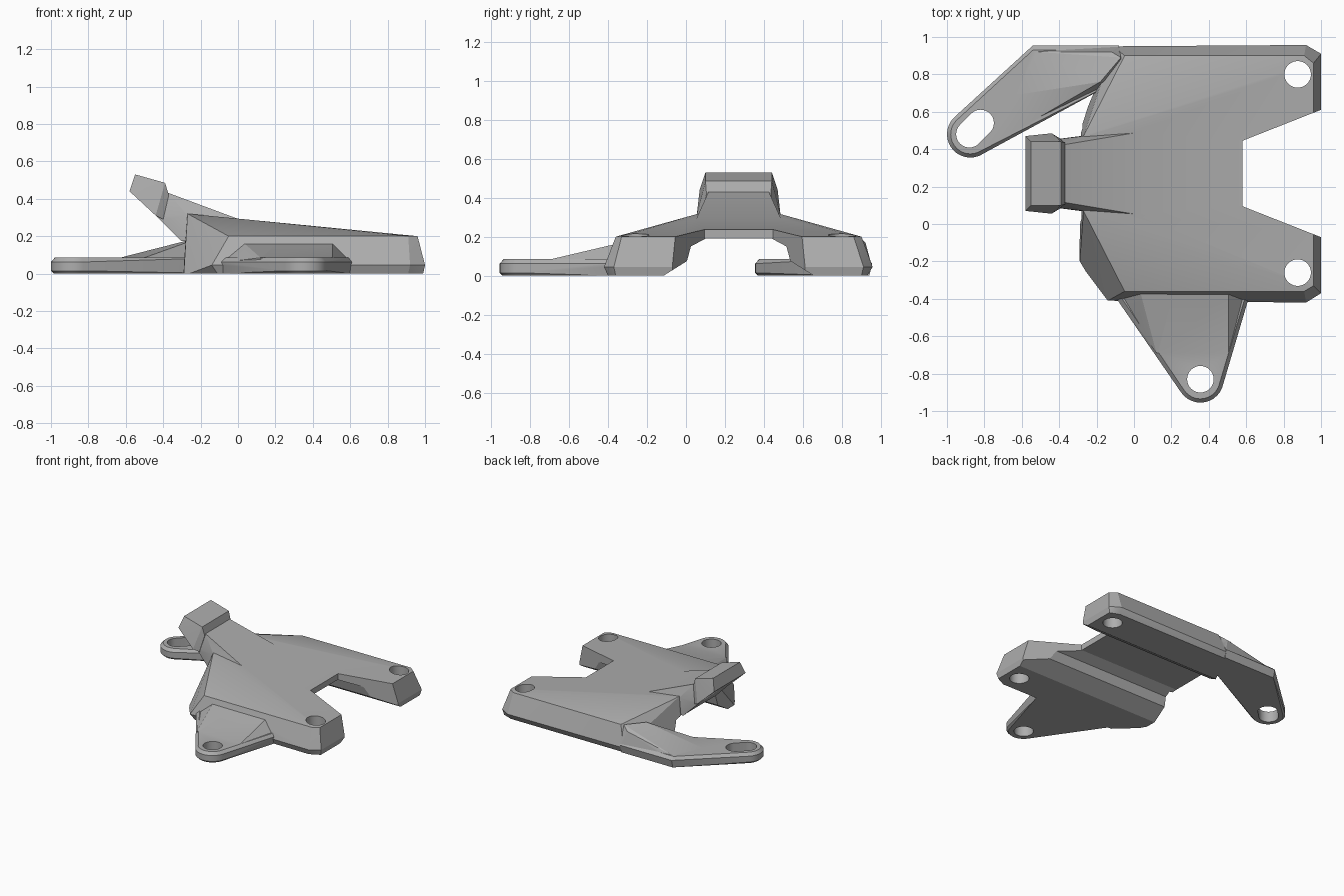
import bpy, bmesh, math
from mathutils import Vector

cube = bpy.data.objects.get("Cube")
if cube:
    bpy.data.objects.remove(cube, do_unlink=True)

grey = bpy.data.materials.new("plain_grey")
grey.use_nodes = True
COLOUR = (0.42, 0.42, 0.42, 1)
grey.diffuse_color = COLOUR
grey.node_tree.nodes["Principled BSDF"].inputs["Base Color"].default_value = COLOUR


def hull(name, points):
    """Convex solid around a handful of points."""
    bm = bmesh.new()
    for p in points:
        bm.verts.new(p)
    res = bmesh.ops.convex_hull(bm, input=bm.verts)
    junk = {g for g in res["geom_interior"] + res["geom_unused"]
            if isinstance(g, bmesh.types.BMVert)}
    bmesh.ops.delete(bm, geom=list(junk), context="VERTS")
    bmesh.ops.dissolve_limit(bm, angle_limit=0.01, verts=bm.verts, edges=bm.edges)
    bmesh.ops.recalc_face_normals(bm, faces=bm.faces)
    mesh = bpy.data.meshes.new(name)
    bm.to_mesh(mesh)
    bm.free()
    mesh.materials.append(grey)
    ob = bpy.data.objects.new(name, mesh)
    bpy.context.collection.objects.link(ob)
    return ob


def ring(x, y, r, z, n=32):
    return [(x + r * math.cos(2 * math.pi * i / n),
             y + r * math.sin(2 * math.pi * i / n), z) for i in range(n)]


def ear_rim(x, y):
    """Rounded tip with chamfered upper and lower rims."""
    return (ring(x, y, .11, 0) + ring(x, y, .125, .015)
            + ring(x, y, .125, .062) + ring(x, y, .105, .085))


def at(z, *xy):
    return [(x, y, z) for x, y in xy]


def both(x, half, z, mid=.27):
    return [(x, mid - half, z), (x, mid + half, z)]


def combine(target, other, operation):
    mod = target.modifiers.new(operation, "BOOLEAN")
    mod.operation, mod.object, mod.solver = operation, other, "EXACT"
    bpy.context.view_layer.objects.active = target
    bpy.ops.object.modifier_apply(modifier=mod.name)
    bpy.data.objects.remove(other, do_unlink=True)


# Main shell with a sloping roof
body = hull("bracket_body",
    at(0, (-.11, -.39), (.91, -.4), (.99, -.36), (.99, .9), (.91, .93),
       (-.1, .93), (-.3, .5), (-.29, -.2), (-.26, -.25))
    + at(.045, (-.14, -.41), (.92, -.42), (1, -.37), (1, .91), (.92, .957), (-.11, .95))
    + at(.2, (-.05, -.36), (.91, -.36), (.96, -.33), (.96, .86), (.91, .9), (-.05, .9))
    + both(-.27, .2, .32) + both(0, .22, .295) + both(.68, .2, .2))

# Raised neck and its angled end block
neck = hull("neck", both(.02, .22, .285) + both(-.27, .2, .31) + both(-.37, .155, .43)
            + both(-.44, .18, .31) + both(-.29, .2, .16) + both(-.2, .2, .16))
clip = hull("end_block", both(-.55, .17, .53) + both(-.39, .17, .485)
            + both(-.58, .2, .44) + both(-.44, .215, .31) + both(-.37, .165, .42)
            + both(-.4, .19, .29))
combine(body, neck, "UNION")
combine(body, clip, "UNION")

# Tunnel underneath, and the flared notch between the two legs
tunnel = hull("tunnel", [(x, y, z) for x in (-1.5, 1.5) for half, z in
              ((.435, -.05), (.385, 0), (.265, .075), (.245, .15), (.17, .19))
              for y in (.27 - half, .27 + half)])
notch = hull("notch", [p for z in (-.1, .6)
                       for p in both(.58, .175, z) + both(1.1, .38, z)])


def prism(name, section):
    """Section in y and z, carried along x."""
    bm = bmesh.new()
    face = bm.faces.new([bm.verts.new((-1.5, y, z)) for y, z in section])
    ext = bmesh.ops.extrude_face_region(bm, geom=[face])["geom"]
    bmesh.ops.translate(bm, vec=(3, 0, 0),
                        verts=[g for g in ext if isinstance(g, bmesh.types.BMVert)])
    bmesh.ops.recalc_face_normals(bm, faces=bm.faces)
    mesh = bpy.data.meshes.new(name)
    bm.to_mesh(mesh)
    bm.free()
    mesh.materials.append(grey)
    ob = bpy.data.objects.new(name, mesh)
    bpy.context.collection.objects.link(ob)
    return ob


bpy.data.objects.remove(tunnel, do_unlink=True)
side = [(.465, -.05), (.385, 0), (.265, .075), (.245, .15), (.17, .19)]
tunnel = prism("tunnel", [(.27 - h, z) for h, z in side]
               + [(.27 + h, z) for h, z in reversed(side)])
combine(body, tunnel, "DIFFERENCE")
combine(body, notch, "DIFFERENCE")

# Front ear and its ramp
front_ear = hull("front_ear", ear_rim(.355, -.83)
                 + at(0, (-.08, -.39), (.6, -.39)) + at(.062, (-.1, -.39), (.615, -.39))
                 + at(.085, (-.07, -.39), (.595, -.39)))
front_ramp = hull("front_ramp",
                  at(.06, (-.08, -.41), (.605, -.41), (.12, -.69), (.505, -.69), (.4, -.3))
                  + at(.085, (.12, -.69), (.505, -.69))
                  + at(.165, (.03, -.35), (.505, -.35)))

# Side ear and its ramp
side_ear = hull("side_ear", ear_rim(-.875, .48)
                + at(0, (-.54, .94), (-.08, .94), (-.08, .77), (-.35, .63))
                + at(.062, (-.54, .955), (-.08, .955), (-.08, .77), (-.35, .63))
                + at(.085, (-.54, .93), (-.08, .93), (-.08, .77), (-.37, .64)))
side_ramp = hull("side_ramp",
                 at(.06, (-.63, .69), (-.54, .93), (-.08, .95), (-.08, .77),
                    (-.36, .64), (-.52, .56))
                 + at(.085, (-.63, .69), (-.52, .92), (-.5, .575))
                 + [(-.38, .715, .145), (-.12, .92, .17), (-.18, .76, .2), (-.07, .89, .2)])

for part in (front_ear, front_ramp, side_ear, side_ramp):
    combine(body, part, "UNION")

# Fixing holes and the slot
holes = [[(.875, .8)], [(.875, -.26)], [(.355, -.83)], [(-.88, .48), (-.82, .54)]]
for centres in holes:
    drill = hull("drill", [p for x, y in centres for z in (-.1, .5)
                           for p in ring(x, y, .071, z)])
    combine(body, drill, "DIFFERENCE")

bpy.ops.object.select_all(action="DESELECT")
body.select_set(True)
bpy.context.view_layer.objects.active = body
bpy.ops.object.shade_smooth_by_angle(angle=math.radians(20))
